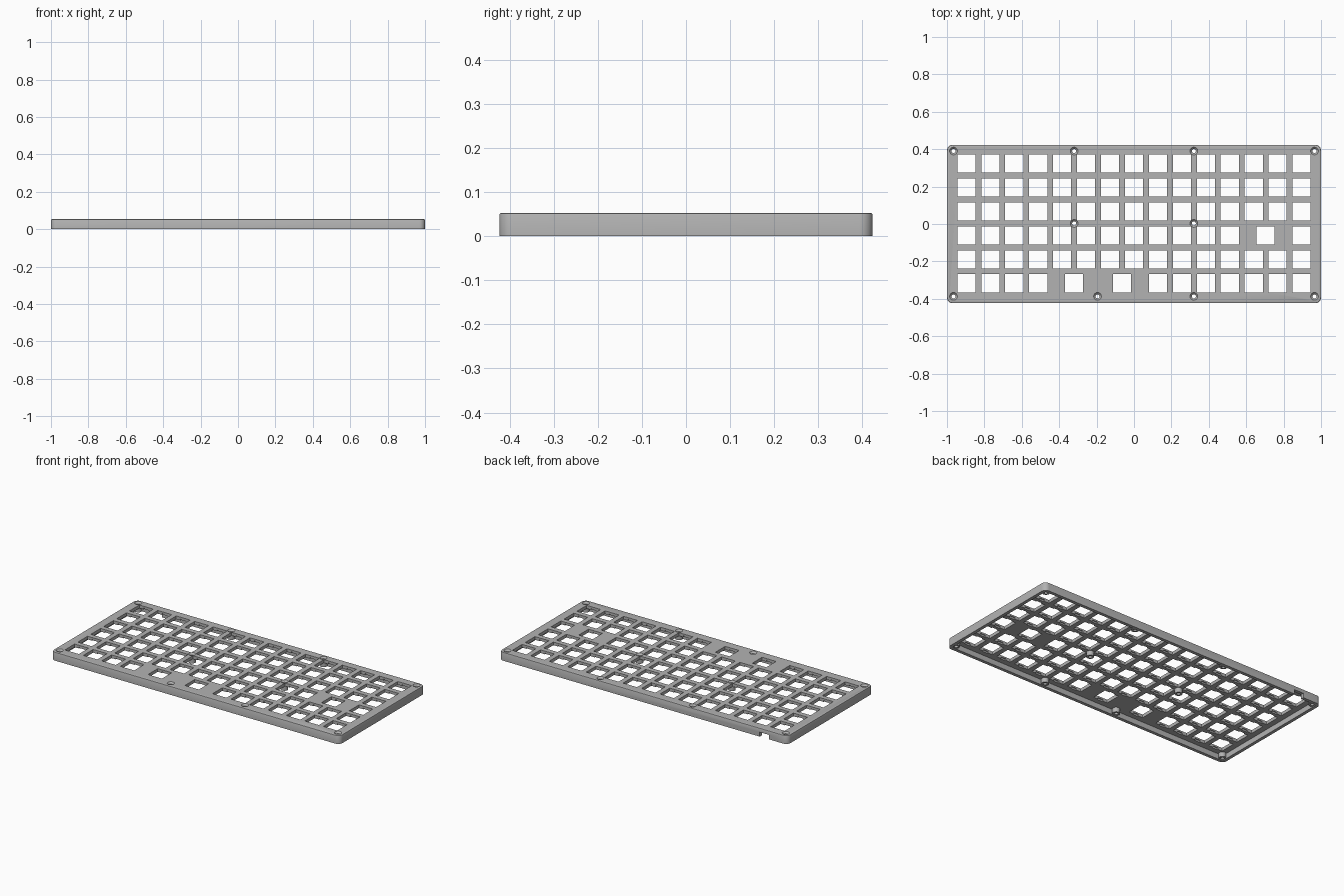
import bpy, bmesh, math
from mathutils import Matrix, Vector

if "Cube" in bpy.data.objects:
    bpy.data.objects.remove(bpy.data.objects["Cube"])

PITCH, HOLE = 0.128, 0.097
HEIGHT, FLOOR = 0.053, 0.033
HALF_X, HALF_Y = 1.0, 0.423

grey = bpy.data.materials.new("mid grey")
grey.use_nodes = True
grey.diffuse_color = (0.45, 0.45, 0.45, 1)
grey.node_tree.nodes["Principled BSDF"].inputs["Base Color"].default_value = grey.diffuse_color


def finish(name, bm):
    bmesh.ops.recalc_face_normals(bm, faces=bm.faces[:])
    mesh = bpy.data.meshes.new(name)
    bm.to_mesh(mesh)
    bm.free()
    mesh.materials.append(grey)
    obj = bpy.data.objects.new(name, mesh)
    bpy.context.collection.objects.link(obj)
    return obj


def rounded_ring(bm, hx, hy, r, z, steps=8):
    ring = []
    for quarter, (sx, sy) in enumerate([(1, 1), (-1, 1), (-1, -1), (1, -1)]):
        for i in range(steps + 1):
            a = math.pi / 2 * (quarter + i / steps)
            ring.append(bm.verts.new((sx * (hx - r) + r * math.cos(a),
                                      sy * (hy - r) + r * math.sin(a), z)))
    return ring


def rounded_block(name, levels):
    """Stack rounded rectangles given as (inset, corner radius, z)."""
    bm = bmesh.new()
    rings = [rounded_ring(bm, HALF_X - d, HALF_Y - d, r, z) for d, r, z in levels]
    n = len(rings[0])
    for low, high in zip(rings, rings[1:]):
        for i in range(n):
            j = (i + 1) % n
            bm.faces.new((low[i], low[j], high[j], high[i]))
    bm.faces.new(rings[0][::-1])
    bm.faces.new(rings[-1])
    return finish(name, bm)


def boxes(name, centres, size, z0, z1):
    bm = bmesh.new()
    for x, y in centres:
        bmesh.ops.create_cube(bm, size=1, matrix=Matrix.Translation((x, y, (z0 + z1) / 2))
                              @ Matrix.Diagonal((size[0], size[1], z1 - z0, 1)))
    return finish(name, bm)


def cones(name, centres, r0, r1, z0, z1):
    bm = bmesh.new()
    for x, y in centres:
        bmesh.ops.create_cone(bm, cap_ends=True, segments=32, radius1=r0, radius2=r1,
                              depth=z1 - z0, matrix=Matrix.Translation((x, y, (z0 + z1) / 2)))
    return finish(name, bm)


# Key positions: full rows, apart from the wide keys
full = list(range(15))
rows = [full, full, full,
        full[:12] + [12.5, 14],
        full,
        full[:4] + [4.5, 6.5] + full[8:]]
keys = [((c - 7) * PITCH, (2.5 - r) * PITCH + 0.003)
        for r, row in enumerate(rows) for c in row]

# Screw positions
screws = [(sx * x, 0.39) for sx in (-1, 1) for x in (0.965, 0.32)]
screws += [(-0.32, 0.003), (0.32, 0.003)]
screws += [(x, -0.387) for x in (-0.965, -0.195, 0.32, 0.965)]

# Case shell with softened top edge and hollow underside
case = rounded_block("keyboard_case", [(0, 0.03, 0), (0, 0.03, HEIGHT - 0.005),
                                       (0.0015, 0.0285, HEIGHT - 0.0015),
                                       (0.005, 0.025, HEIGHT)])
steps = [
    (rounded_block("cavity_cutter", [(0.02, 0.012, -0.02), (0.02, 0.012, FLOOR)]), "DIFFERENCE"),
    (cones("screw_bosses", screws, 0.0215, 0.0215, 0.004, 0.045), "UNION"),
    (boxes("key_cutters", keys, (HOLE, HOLE), -0.02, 0.1), "DIFFERENCE"),
    # Clip recesses under the front and back edge of every key hole
    (boxes("clip_cutters", keys, (0.036, HOLE + 0.012), 0.02, 0.043), "DIFFERENCE"),
    (cones("screw_cutters", screws, 0.0108, 0.0108, -0.02, 0.1), "DIFFERENCE"),
    (cones("countersink_cutters", screws, 0.0105, 0.0222, 0.0425, 0.0545), "DIFFERENCE"),
    # Cable port in the back wall
    (boxes("port_cutter", [(-0.84, 0.42)], (0.065, 0.06), -0.02, 0.028), "DIFFERENCE"),
]

bpy.context.view_layer.objects.active = case
for tool, operation in steps:
    tool.hide_render = True
    mod = case.modifiers.new(tool.name, "BOOLEAN")
    mod.object, mod.operation, mod.solver = tool, operation, "EXACT"
    bpy.ops.object.modifier_apply(modifier=mod.name)
    bpy.data.objects.remove(tool)

bpy.ops.object.select_all(action="DESELECT")
case.select_set(True)
bpy.ops.object.shade_smooth_by_angle(angle=math.radians(30))
